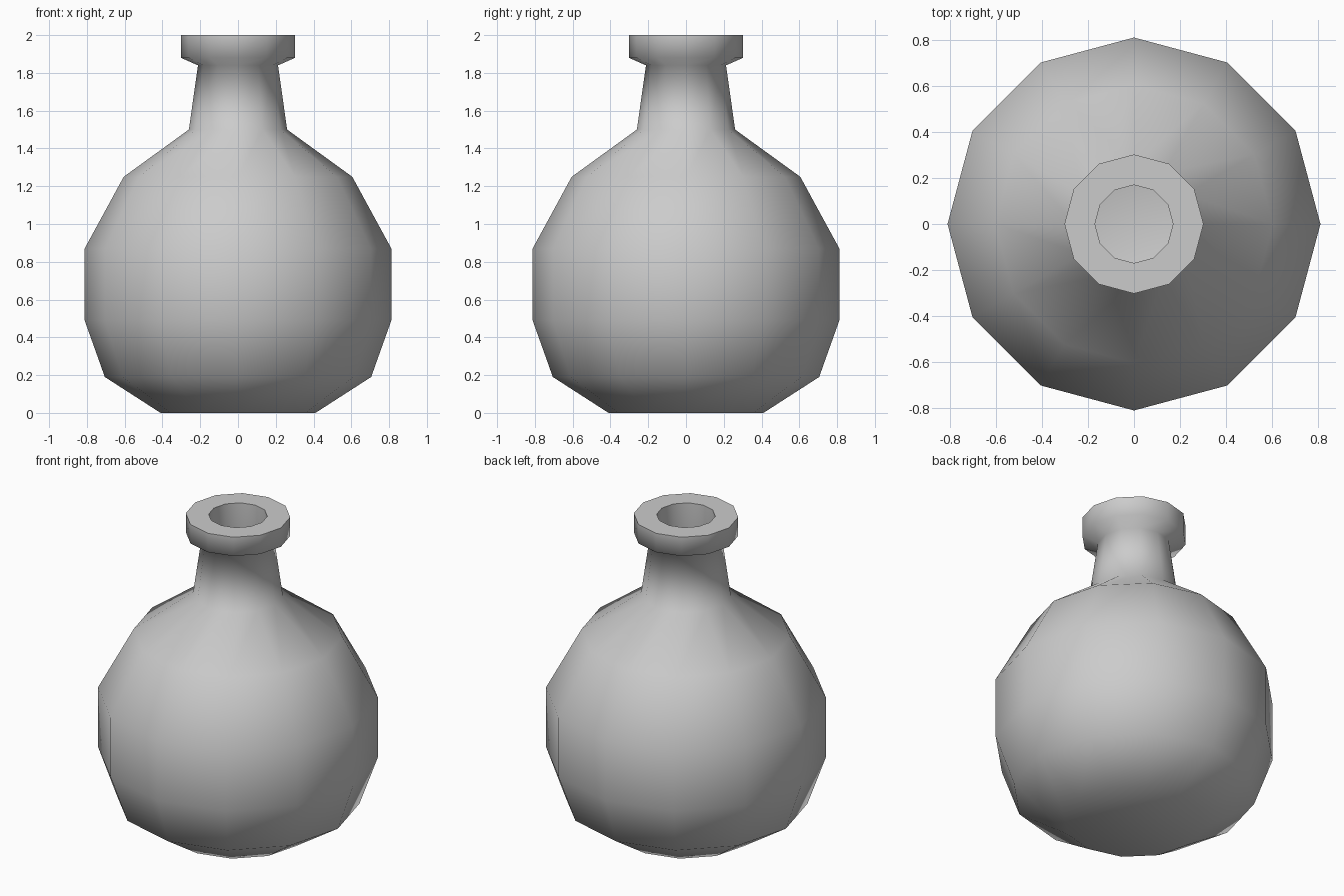
import bpy
import bmesh
import math

SIDES = 12

cube = bpy.data.objects.get("Cube")
if cube:
    bpy.data.objects.remove(cube, do_unlink=True)

# One plain grey for the whole flask
grey = bpy.data.materials.new("plain_grey")
grey.use_nodes = True
colour = (0.6, 0.6, 0.6, 1)
grey.diffuse_color = colour
grey.node_tree.nodes["Principled BSDF"].inputs["Base Color"].default_value = colour


def lathe(name, profile, material):
    """Turn (radius, height) points into a closed, round body."""
    bm = bmesh.new()
    rings = []
    for radius, z in profile:
        angles = [math.tau * i / SIDES for i in range(SIDES)]
        rings.append([bm.verts.new((radius * math.cos(a), radius * math.sin(a), z))
                      for a in angles])
    for low, high in zip(rings, rings[1:]):
        for i in range(SIDES):
            j = (i + 1) % SIDES
            bm.faces.new((low[i], low[j], high[j], high[i]))
    bm.faces.new(rings[0])
    bm.faces.new(rings[-1])
    bmesh.ops.recalc_face_normals(bm, faces=bm.faces)
    mesh = bpy.data.meshes.new(name)
    bm.to_mesh(mesh)
    bm.free()
    mesh.materials.append(material)
    obj = bpy.data.objects.new(name, mesh)
    bpy.context.collection.objects.link(obj)
    return obj


# Outer wall from the base up through belly, shoulder, neck and lip
outer = [(0.41, 0), (0.705, 0.19), (0.812, 0.49), (0.812, 0.87), (0.605, 1.25),
         (0.26, 1.5), (0.212, 1.84), (0.303, 1.88), (0.303, 2)]
# Inner wall from the mouth down to the hollow floor
inner = [(0.17, 2), (0.17, 1.84), (0.22, 1.48), (0.57, 1.22), (0.77, 0.86),
         (0.77, 0.5), (0.67, 0.22), (0.39, 0.04)]

flask = lathe("flask", outer + inner, grey)
bpy.ops.object.select_all(action="DESELECT")
flask.select_set(True)
bpy.context.view_layer.objects.active = flask
bpy.ops.object.shade_smooth_by_angle(angle=math.radians(75))
